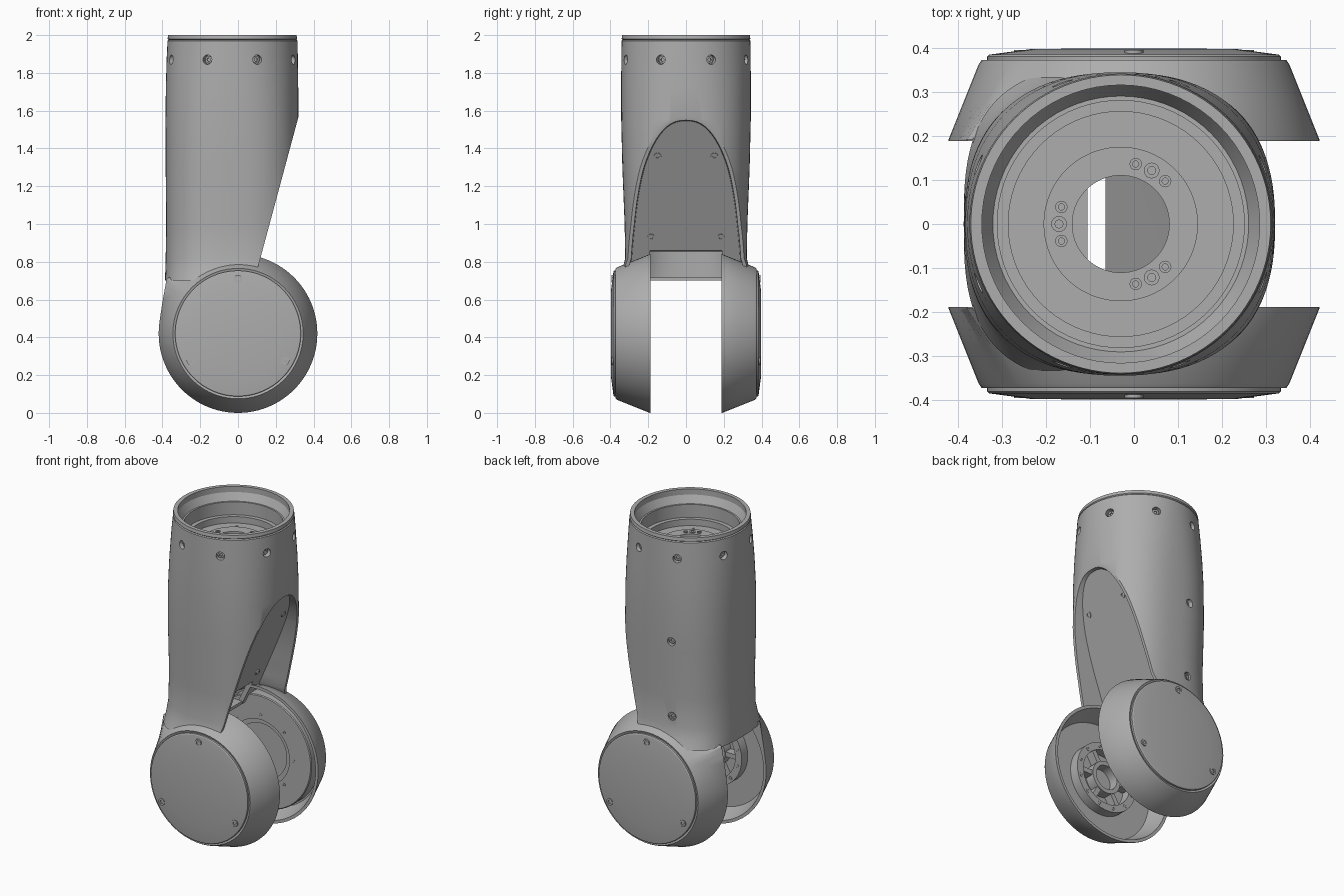
import bpy, bmesh, math
from math import sin, cos, pi, radians
from mathutils import Vector, Matrix

old = bpy.data.objects.get("Cube")
if old:
    bpy.data.objects.remove(old, do_unlink=True)

grey = bpy.data.materials.new("machined_grey")
grey.use_nodes = True
COLOUR = (0.42, 0.42, 0.42, 1)
grey.diffuse_color = COLOUR
grey.node_tree.nodes["Principled BSDF"].inputs["Base Color"].default_value = COLOUR

AXIS_X = -0.03                      # tube axis
HUB_Z = 0.42                        # joint axis height
SLOPE_POINT = Vector((0.318, 0, 1.56))
SLOPE_NORMAL = Vector((0.966, 0, -0.26)).normalized()      # slanted rim
PANEL_NORMAL = Vector((1, 0, -0.475)).normalized()         # sunk panel


def panel_x(z):
    return 0.302 - 0.475 * (1.56 - z)


def finish(name, bm, smooth=True):
    bmesh.ops.remove_doubles(bm, verts=bm.verts, dist=1e-5)
    bmesh.ops.recalc_face_normals(bm, faces=bm.faces)
    mesh = bpy.data.meshes.new(name)
    bm.to_mesh(mesh)
    bm.free()
    mesh.materials.append(grey)
    ob = bpy.data.objects.new(name, mesh)
    bpy.context.collection.objects.link(ob)
    if smooth:
        shade(ob)
    return ob


def activate(ob):
    bpy.ops.object.select_all(action='DESELECT')
    ob.select_set(True)
    bpy.context.view_layer.objects.active = ob


def shade(ob):
    activate(ob)
    bpy.ops.object.shade_smooth_by_angle(angle=radians(28))


def bridge(bm, rings):
    for a, b in zip(rings, rings[1:]):
        n = len(a)
        for i in range(n):
            j = (i + 1) % n
            bm.faces.new((a[i], a[j], b[j], b[i]))


def add_revolve(bm, profile, matrix, n):
    """Profile of (radius, height[, bulge toward the tube's outer wall])."""
    rings = []
    for r, h, *bulge in profile:
        ring = []
        for i in range(n):
            t = 2 * pi * i / n
            rise = 1 / cos(max(0, 0.534 - abs(t - 2.48))) - 1
            k = 1 + (bulge[0] if bulge else 0) * rise
            ring.append(bm.verts.new(matrix @ Vector((r * k * cos(t), r * k * sin(t), h))))
        rings.append(ring)
    bridge(bm, rings)
    # close collapsed rings on the axis
    bmesh.ops.remove_doubles(bm, verts=bm.verts, dist=1e-6)


def revolve(name, profile, matrix, n=72):
    bm = bmesh.new()
    add_revolve(bm, profile, matrix, n)
    return finish(name, bm)


def box(name, matrix):
    bm = bmesh.new()
    bmesh.ops.create_cube(bm, size=1, matrix=matrix)
    finish(name, bm)


def facing(loc, normal):
    return Matrix.Translation(loc) @ Vector(normal).to_track_quat('Z', 'Y').to_matrix().to_4x4()


def side_matrix(s):
    return Matrix(((1, 0, 0, 0), (0, 0, s, 0), (0, 1, 0, HUB_Z), (0, 0, 0, 1)))


def cylinder(r, low, high):
    return [(0, low), (r, low), (r, high), (0, high)]


def screw(name, loc, normal, r=0.021):
    q = r * 0.5
    revolve(name, [(0, -.012), (r, -.012), (r, .002), (q, .002), (q, -.008), (0, -.008)],
            facing(loc, normal), 16)


def subtract(ob, cutter):
    mod = ob.modifiers.new("cut", 'BOOLEAN')
    mod.operation, mod.solver, mod.object = 'DIFFERENCE', 'EXACT', cutter
    activate(ob)
    bpy.ops.object.modifier_apply(modifier=mod.name)
    bpy.data.objects.remove(cutter, do_unlink=True)


def slice_off(bm, point, normal):
    cut = bmesh.ops.bisect_plane(bm, geom=bm.verts[:] + bm.edges[:] + bm.faces[:],
                                 plane_co=point, plane_no=normal, clear_outer=True)
    edges = [e for e in cut['geom_cut'] if isinstance(e, bmesh.types.BMEdge)]
    return bmesh.ops.edgeloop_fill(bm, edges=edges)['faces']


# Tube sections: height, low x, high x, half depth, squareness
SECTIONS = [(0.66, -.387, .32, .365, 3), (0.70, -.386, .32, .358, 2.9), (0.75, -.385, .32, .338, 2.75),
            (0.82, -.383, .32, .322, 2.6), (1.0, -.38, .32, .325, 2.5),
            (1.3, -.383, .32, .337, 2.5), (1.55, -.384, .32, .343, 2.4),
            (1.72, -.382, .319, .344, 2.25), (1.87, -.378, .317, .342, 2.1),
            (1.97, -.373, .315, .341, 2), (1.975, -.367, .309, .335, 2),
            (1.98, -.373, .313, .341, 2), (2.0, -.37, .31, .338, 2)]


def tube_solid(sections, inset):
    bm = bmesh.new()
    rings = []
    for z, lo, hi, half, power in sections:
        ring = []
        for i in range(96):
            t = 2 * pi * i / 96
            c, s = cos(t), sin(t)
            x = (lo + hi) / 2 + ((hi - lo) / 2 - inset) * math.copysign(abs(c) ** (2 / power), c)
            y = (half - inset) * math.copysign(abs(s) ** (2 / power), s)
            ring.append(bm.verts.new((x, y, z)))
        rings.append(ring)
    bridge(bm, rings)
    bm.faces.new(rings[0])
    bm.faces.new(rings[-1])
    return bm


# Tube with a slanted rim around a panel that sinks deeper toward the joint
bm = tube_solid(SECTIONS, 0)
panel = slice_off(bm, SLOPE_POINT, SLOPE_NORMAL)
bmesh.ops.recalc_face_normals(bm, faces=bm.faces)
bmesh.ops.inset_region(bm, faces=panel, thickness=0.018)
bmesh.ops.inset_region(bm, faces=panel, thickness=0.004)
for v in {v for f in panel for v in f.verts}:
    v.co.x = min(v.co.x - .008, panel_x(v.co.z))
slice_off(bm, Vector((0, 0, 0.70)), Vector((0, 0, -1)))
tube = finish("tube_body", bm, False)

# Hollow inside, open at the bottom
bm = tube_solid([(0.6,) + SECTIONS[1][1:]] + SECTIONS[2:7] + [(1.74, -.38, .319, .342, 2.25)], 0.028)
slice_off(bm, Vector((panel_x(1) - .032, 0, 1)), PANEL_NORMAL)
subtract(tube, finish("cavity_cutter", bm, False))

# Round clearance for the joint between the housings
subtract(tube, revolve("joint_cutter", cylinder(.44, -.19, .19), side_matrix(1), 96))

# Stepped bore in the top, with a through hole
up = Matrix.Translation((AXIS_X, 0, 0))
subtract(tube, revolve("bore_cutter", [(0, 1.65), (.11, 1.65), (.11, 1.80), (.255, 1.80), (.255, 1.84),
                                       (.28, 1.84), (.28, 1.92), (.29, 1.92), (.315, 1.965),
                                       (.315, 2.1), (0, 2.1)], up))

# Screw pockets around the top and on the rear wall
spots = [(radians(22.5 + 45 * k), 1.87, 0.345) for k in range(8)]
spots += [(radians(107), z, 0.345) for z in (1.35, 0.88)]
bm = bmesh.new()
for angle, z, r in spots:
    out = Vector((cos(angle), sin(angle), 0))
    add_revolve(bm, cylinder(.025, -.026, .08), facing(Vector((AXIS_X, 0, z)) + out * r, out), 20)
subtract(tube, finish("pocket_cutter", bm, False))
shade(tube)
for angle, z, r in spots:
    out = Vector((cos(angle), sin(angle), 0))
    screw("wall_screw", Vector((AXIS_X, 0, z)) + out * (r - .018), out, .019)

# Lip closing the foot of the tube's outer wall
box("foot_lip", Matrix.Translation((-.235, 0, .709)) @ Matrix.Diagonal((.26, .39, .018, 1)))

# Mounting flange in the bore, with bolts
revolve("mounting_flange", [(.11, 1.79), (.175, 1.79), (.175, 1.815), (.11, 1.815), (.11, 1.79)], up)
for k in range(3):
    for off, r in ((-16, .014), (0, .018), (16, .014)):
        a = radians(60 + 120 * k + off)
        screw("flange_bolt", (AXIS_X + .14 * cos(a), .14 * sin(a), 1.817), (0, 0, 1), r)
for k in range(6):
    a = radians(60 * k)
    screw("plate_bolt", (AXIS_X + .215 * cos(a), .215 * sin(a), 1.80), (0, 0, 1), .009)

# Screws on the sunk panel
for y, z in ((.15, 1.36), (.185, .93)):
    for s in (-1, 1):
        screw("panel_screw", Vector((panel_x(z), s * y, z)) + PANEL_NORMAL * .003, PANEL_NORMAL, .019)

# Two joint housings with their caps
for side, s in (("front", -1), ("back", 1)):
    place = side_matrix(s)
    revolve(side + "_housing", [(0, .368), (.337, .368), (.345, .372), (.352, .362), (.385, .28, .35),
                                (.42, .192, .85), (.42, .188, .85), (.402, .188), (.36, .30), (0, .30)],
            place, 96)
    revolve(side + "_cap", [(0, .36), (.333, .36), (.333, .38), (.328, .384), (.23, .397), (0, .398)], place, 96)
    for a in (90, 210, 330):
        u, v = .29 * cos(radians(a)), .29 * sin(radians(a))
        screw(side + "_cap_screw", (u, s * .393, HUB_Z + v), (0, s, 0))
    if side == "back":
        # covered drive: nearly flush disc with a sunk centre
        revolve("back_inner_disc", [(0, .30), (.35, .30), (.35, .225), (.345, .22), (.20, .22), (.20, .235),
                                    (.17, .235), (.17, .25), (0, .25)], place)
        for k in range(8):
            a = radians(45 * k)
            screw("disc_bolt", (.23 * cos(a), .22, HUB_Z + .23 * sin(a)), (0, -1, 0), .01)
    else:
        # open drive: hub rings, spokes and bolts
        for name, r0, r1 in (("front_hub_outer_ring", .17, .215), ("front_hub_inner_ring", .075, .10)):
            revolve(name, [(r0, .305), (r1, .305), (r1, .24), (r0, .24), (r0, .305)], place)
        for k in range(6):
            box("front_hub_spoke", place @ Matrix.Rotation(radians(60 * k), 4, 'Z')
                @ Matrix.Translation((.135, 0, .275)) @ Matrix.Diagonal((.09, .03, .055, 1)))
        for k in range(12):
            a = radians(30 * k + 15)
            screw("hub_bolt", (.192 * cos(a), -.24, HUB_Z + .192 * sin(a)), (0, 1, 0), .012)
